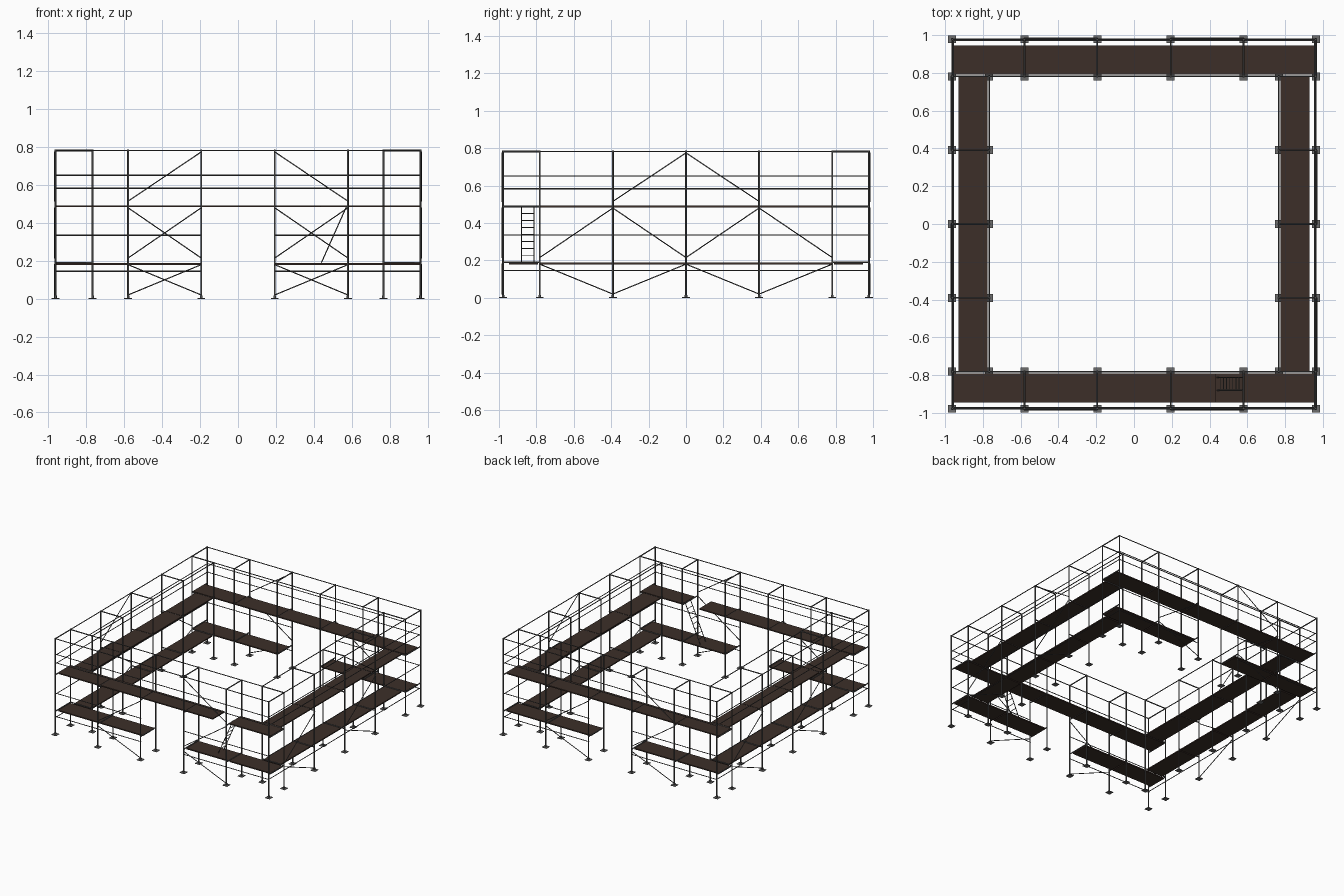
import bpy, bmesh
from mathutils import Vector, Matrix

if "Cube" in bpy.data.objects:
    bpy.data.objects.remove(bpy.data.objects["Cube"])

XO, YO = 0.963, 0.978            # outer post lines
XI, YI = 0.767, 0.782            # inner post lines
FX = [-XO, -0.58, -0.194, 0.194, 0.58, XO]   # frames along front and back
SY = [-YI, -0.391, 0, 0.391, YI]             # frames along the sides
TOPS = [0.19, 0.488, 0.782]                  # top of each lift
parts = {}


def part(name):
    if name not in parts:
        parts[name] = bmesh.new()
    return parts[name]


def tube(name, a, b, r, both=True, n=8):
    """Round tube between two points; both=True adds the half-turn copy."""
    a, b = Vector(a), Vector(b)
    rot = (b - a).to_track_quat('Z', 'Y').to_matrix().to_4x4()
    m = Matrix.Translation((a + b) / 2) @ rot
    for t in ((0, 1) if both else (0,)):
        mm = Matrix.Scale(-1, 4, (1, 0, 0)) @ Matrix.Scale(-1, 4, (0, 1, 0)) @ m if t else m
        bmesh.ops.create_cone(part(name), cap_ends=True, segments=n, radius1=r,
                              radius2=r, depth=(b - a).length, matrix=mm)


def box(name, x0, x1, y0, y1, z0, z1):
    m = Matrix.Translation(((x0 + x1) / 2, (y0 + y1) / 2, (z0 + z1) / 2))
    m = m @ Matrix.Diagonal((abs(x1 - x0), abs(y1 - y0), z1 - z0, 1))
    bmesh.ops.create_cube(part(name), size=1, matrix=m)


# Posts with square base plates
spots = [(x, s * y) for x in FX for y in (YO, YI) for s in (-1, 1)]
spots += [(s * XI, y) for y in SY for s in (-1, 1)]
spots += [(s * XO, y) for y in SY[1:-1] for s in (-1, 1)]
for x, y in spots:
    tube("posts", (x, y, 0), (x, y, 0.787), 0.005, False)
    box("base_plates", x - 0.021, x + 0.021, y - 0.021, y + 0.021, 0, 0.004)
    tube("jack_collars", (x, y, 0.004), (x, y, 0.016), 0.007, False)

# Cross bars at the top of every frame
for z in TOPS:
    for x in FX:
        tube("cross_bars", (x, -YO, z), (x, -YI, z), 0.0045)
    for y in SY:
        tube("cross_bars", (XI, y, z), (XO, y, z), 0.0045)

# Top rails, outer and inner
zt = TOPS[2]
tube("outer_top_rails", (-XO, -YO, zt), (XO, -YO, zt), 0.0035)
tube("outer_top_rails", (XO, -YO, zt), (XO, YO, zt), 0.0035)
tube("inner_top_rails", (-XI, -YI, zt), (XI, -YI, zt), 0.0035)
tube("inner_top_rails", (XI, -YI, zt), (XI, YI, zt), 0.0035)

# Guard rails just inside the outer posts; the low ones leave the entrance open
yg, xg = YO - 0.007, XO - 0.007
for z in (0.145, 0.335, 0.583, 0.652):
    tube("guard_rails", (xg, -YO, z), (xg, YO, z), 0.003)
    spans = [(FX[0], FX[2]), (FX[3], FX[5])] if z < 0.4 else [(FX[0], FX[5])]
    for a, b in spans:
        tube("guard_rails", (a, -yg, z), (b, -yg, z), 0.003)

# Zigzag braces on alternate bays
LIFTS = [(0.18, 0.02), (0.215, 0.48), (0.775, 0.515)]
yb, xb = YO + 0.006, XO + 0.006
for i in (1, 3):
    for k, (z0, z1) in enumerate(LIFTS):
        if k == 2 and i == 1:
            continue
        tube("front_braces", (FX[i], -yb, z0), (FX[i + 1], -yb, z1), 0.003)
for i in (0, 2):
    for k, (z0, z1) in enumerate(LIFTS):
        if k == 2 and i == 0:
            continue
        tube("side_braces", (xb, SY[i], z0), (xb, SY[i + 1], z1), 0.003)

# Deck panels, one per bay, with a ladder opening in the upper front deck
g, th = 0.004, 0.009
for lvl, z in enumerate((0.188, 0.493)):
    for s in (-1, 1):
        for i in range(5):
            if lvl == 0 and i == 2:
                continue
            a, b = FX[i] + g, FX[i + 1] - g
            if lvl == 1 and s == -1 and i == 3:
                b = 0.435
            box("decks", a, b, s * 0.792, s * 0.946, z - th, z)
        for i in range(4):
            box("decks", s * 0.776, s * 0.93, SY[i] + g, SY[i + 1] - g, z - th, z)

# Slanted access ladder
lo, hi = Vector((0.44, 0, 0.19)), Vector((0.573, 0, 0.488))
L, R = Vector((0, -0.88, 0)), Vector((0, -0.812, 0))
for side in (L, R):
    tube("ladder", lo + side, hi + side, 0.003, False)
for k in range(1, 8):
    p = lo.lerp(hi, k / 8)
    tube("ladder", p + L, p + R, 0.0025, False, 6)


def material(name, col):
    m = bpy.data.materials.new(name)
    m.diffuse_color = col
    m.use_nodes = True
    m.node_tree.nodes["Principled BSDF"].inputs["Base Color"].default_value = m.diffuse_color
    return m


wood = material("dark_brown_wood", (0.045, 0.028, 0.022, 1))
steel = material("dark_steel", (0.09, 0.09, 0.09, 1))
plate = material("plate_steel", (0.15, 0.15, 0.15, 1))

# Turn every collected part into an object
for name, bm in parts.items():
    bmesh.ops.recalc_face_normals(bm, faces=bm.faces)
    me = bpy.data.meshes.new(name)
    bm.to_mesh(me)
    bm.free()
    ob = bpy.data.objects.new(name, me)
    bpy.context.collection.objects.link(ob)
    me.materials.append(wood if name == "decks" else plate if name == "base_plates" else steel)
    if name not in ("decks", "base_plates"):
        bpy.context.view_layer.objects.active = ob
        bpy.ops.object.select_all(action='DESELECT')
        ob.select_set(True)
        bpy.ops.object.shade_smooth_by_angle(angle=0.9)
